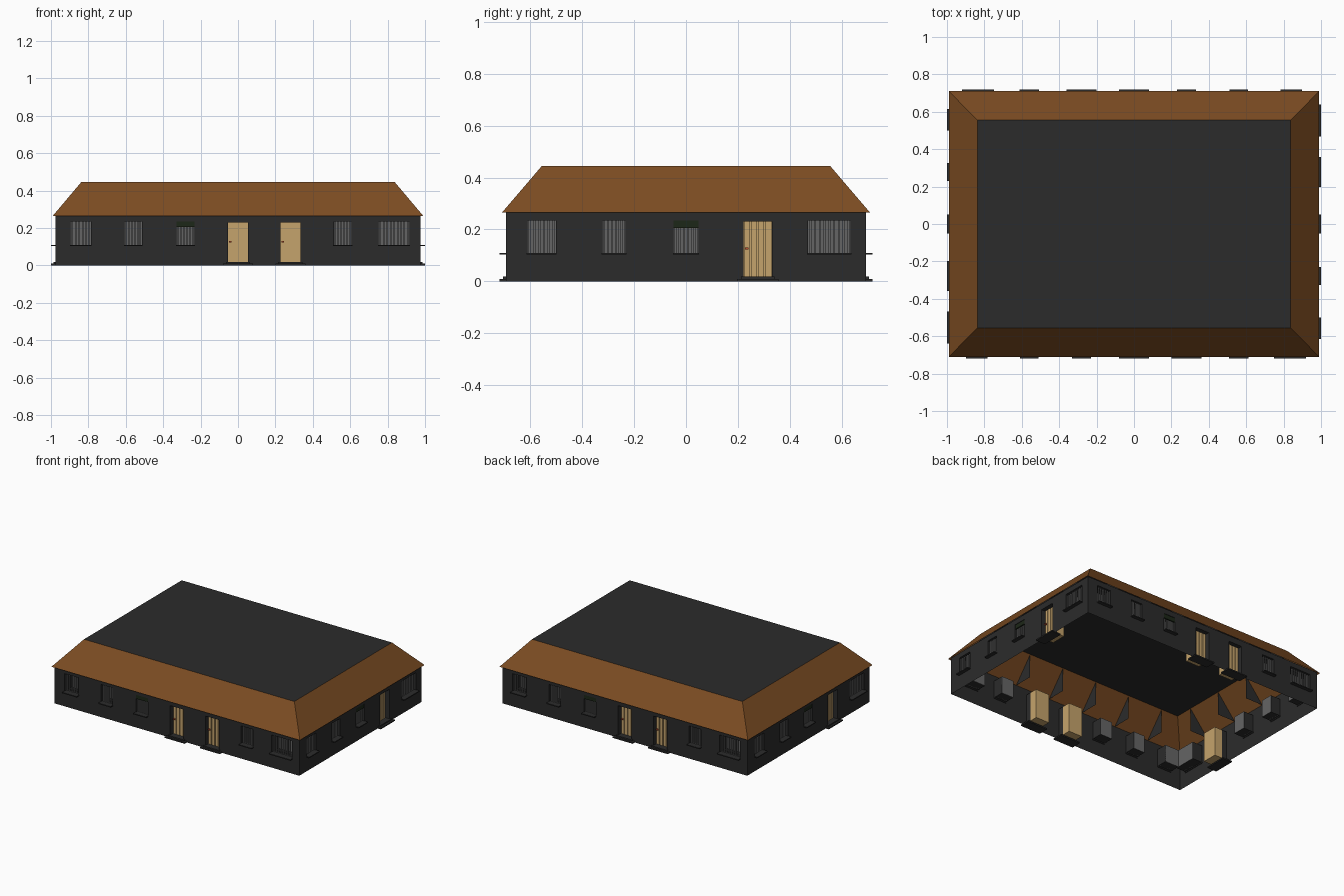
import bpy, bmesh, math
from mathutils import Matrix

if "Cube" in bpy.data.objects:
    bpy.data.objects.remove(bpy.data.objects["Cube"])

HX, HY, WALL_TOP = 0.975, 0.695, 0.272
WIN = (0.11, 0.235)
DOOR = (0.018, 0.23)
RECESS = 0.08

COLORS = {
    "dark": (0.024, 0.024, 0.024, 1), "brown": (0.2, 0.072, 0.016, 1),
    "tan": (0.56, 0.37, 0.15, 1), "grey": (0.13, 0.13, 0.13, 1),
    "green": (0.012, 0.02, 0.009, 1), "red": (0.5, 0.08, 0.03, 1),
}
mats = {}
for key, col in COLORS.items():
    mats[key] = bpy.data.materials.new(key)
    mats[key].diffuse_color = col


def quad(bm, *pts):
    return bm.faces.new([bm.verts.new(p) for p in pts])


def box(bm, x0, x1, y0, y1, z0, z1):
    m = Matrix.Translation(((x0 + x1) / 2, (y0 + y1) / 2, (z0 + z1) / 2))
    m = m @ Matrix.Diagonal((x1 - x0, y1 - y0, z1 - z0, 1))
    bmesh.ops.create_cube(bm, size=1, matrix=m)


def finish(bm, name, color, turn=0):
    bmesh.ops.remove_doubles(bm, verts=bm.verts, dist=1e-5)
    bmesh.ops.rotate(bm, verts=bm.verts, cent=(0, 0, 0),
                     matrix=Matrix.Rotation(turn, 3, 'Z'))
    me = bpy.data.meshes.new(name)
    bm.to_mesh(me)
    bm.free()
    me.materials.append(mats[color])
    ob = bpy.data.objects.new(name, me)
    bpy.context.collection.objects.link(ob)


def facade(side, half, dist, bays, turn):
    """One wall, modelled facing -y and then turned into place.
    bays: (kind, centre, width)"""
    f = -dist
    parts = {k: bmesh.new() for k in
             ("wall", "sills", "panes", "bars", "blinds", "doors", "handles",
              "steps", "roof_ribs")}
    wall = parts["wall"]

    def panel(u0, u1, z0, z1):
        quad(wall, (u0, f, z0), (u1, f, z0), (u1, f, z1), (u0, f, z1))

    left = -half
    for kind, c, w in bays:
        u0, u1 = c - w / 2, c + w / 2
        z0, z1 = DOOR if kind == "door" else WIN
        # wall around the opening
        panel(left, u0, 0, WALL_TOP)
        panel(u0, u1, 0, z0)
        panel(u0, u1, z1, WALL_TOP)
        left = u1
        # reveal lining
        b = f + (0.04 if kind == "door" else RECESS)
        rim = [(u0, z0), (u0, z1), (u1, z1), (u1, z0)]
        for i in range(4):
            (a, za), (e, ze) = rim[i], rim[(i + 1) % 4]
            quad(wall, (a, f, za), (e, f, ze), (e, b, ze), (a, b, za))
        if kind == "door":
            # planks with shallow grooves in front of a solid leaf
            box(parts["doors"], u0, u1, b, f + 0.10, z0, z1)
            n, pitch = 4, w / 4
            for i in range(n):
                box(parts["doors"], u0 + i * pitch + 0.003, u0 + (i + 1) * pitch - 0.003,
                    b - 0.008, b + 0.002, z0, z1)
            box(parts["handles"], u0 + 0.006, u0 + 0.02, b - 0.018, b - 0.006, 0.122, 0.13)
            # two-tier doorstep
            box(parts["steps"], c - 0.08, c + 0.08, f - 0.025, f + 0.05, 0, 0.009)
            box(parts["steps"], c - 0.065, c + 0.065, f - 0.011, f + 0.04, 0.009, z0)
        else:
            box(parts["panes"], u0, u1, b - 0.004, b, z0, z1)
            box(parts["sills"], u0 - 0.003, u1 + 0.003, f - 0.025, f + 0.005, z0 - 0.007, z0)
            n = 9 if w > 0.13 else 6
            for i in range(n):
                u = u0 + (i + 0.5) * w / n
                box(parts["bars"], u - 0.004, u + 0.004, f + 0.016, f + 0.024, z0, z1)
            if kind == "blind":
                box(parts["blinds"], u0, u1, f + 0.004, f + 0.014, 0.205, z1)
    panel(left, half, 0, WALL_TOP)

    # triangular roof ribs between the bays
    n = len(bays)
    for i in range(n - 1):
        u = (i + 1 - n / 2) * 0.28
        wall_ribs = parts["roof_ribs"]
        vs = [wall_ribs.verts.new((u, f + y, z)) for y, z in
              ((0.0, 0.272), (0.14, 0.272), (0.14, 0.44))]
        wall_ribs.faces.new(vs)

    color = {"panes": "grey", "bars": "grey", "blinds": "green",
             "doors": "tan", "handles": "red"}
    for k, bm in parts.items():
        finish(bm, side + "_" + k, color.get(k, "dark"), turn)


LONG = [("window", -0.84, 0.11), ("window", -0.56, 0.092), ("blind", -0.28, 0.096),
        ("door", 0, 0.108), ("door", 0.28, 0.108), ("window", 0.56, 0.096),
        ("window", 0.835, 0.165)]
SHORT = [("window", -0.557, 0.11), ("window", -0.278, 0.09), ("blind", 0, 0.096),
         ("door", 0.277, 0.11), ("window", 0.553, 0.165)]
facade("front", HX, HY, LONG, 0)
facade("right", HY, HX, SHORT, math.pi / 2)
facade("back", HX, HY, LONG, math.pi)
facade("left", HY, HX, SHORT, -math.pi / 2)

# sloping roof skirt and flat deck
corners = ((-1, -1), (1, -1), (1, 1), (-1, 1))
eave = [(x * 0.99, y * 0.71, 0.265) for x, y in corners]
top = [(x * 0.838, y * 0.556, 0.445) for x, y in corners]
bm = bmesh.new()
for i in range(4):
    j = (i + 1) % 4
    quad(bm, eave[i], eave[j], top[j], top[i])
finish(bm, "roof_slopes", "brown")
bm = bmesh.new()
quad(bm, *top)
finish(bm, "roof_deck", "dark")

for m in bpy.data.materials:
    if m.users and not m.is_grease_pencil:
        m.use_nodes = True
        m.node_tree.nodes["Principled BSDF"].inputs["Base Color"].default_value = m.diffuse_color
